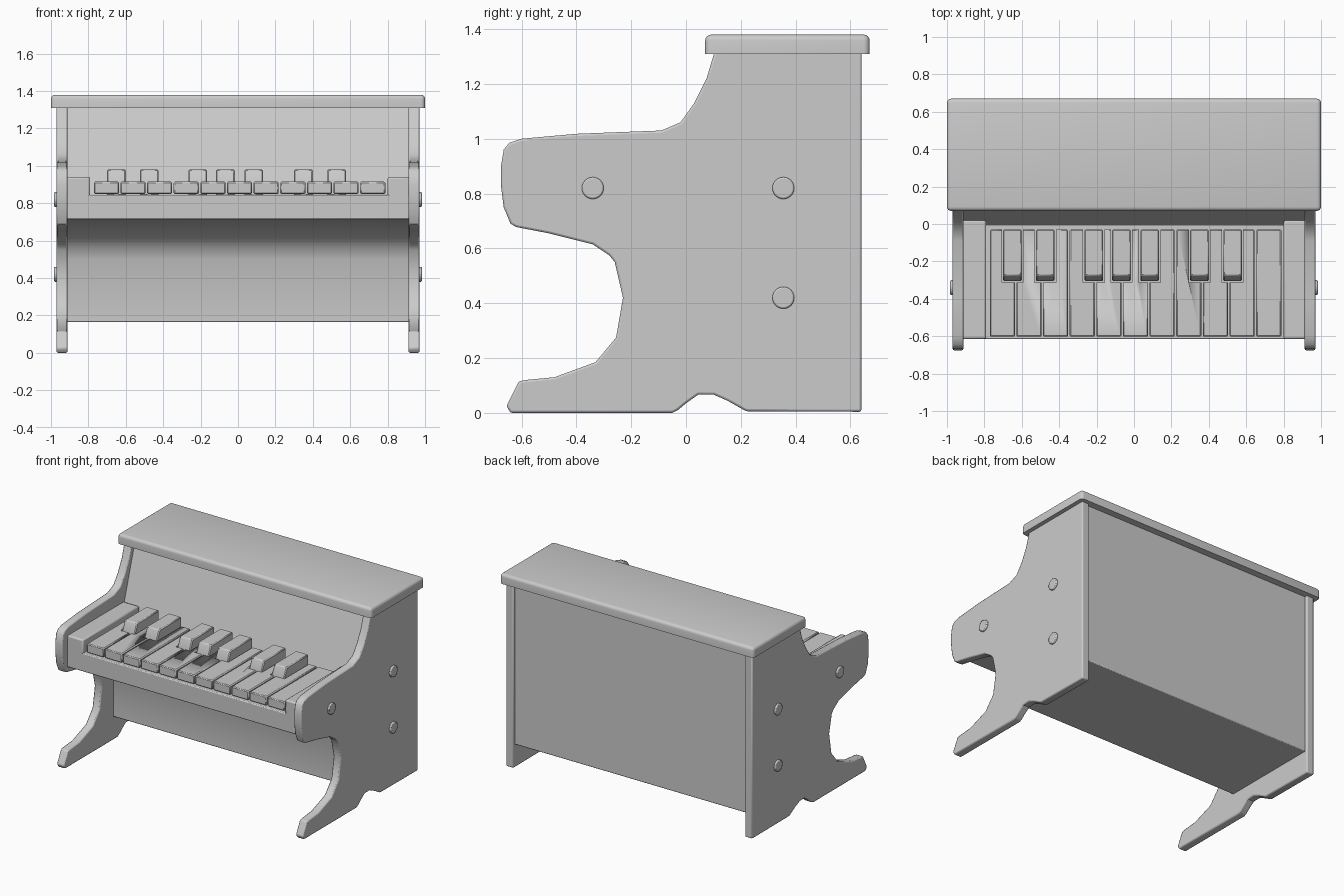
import bpy, bmesh, math

if "Cube" in bpy.data.objects:
    bpy.data.objects.remove(bpy.data.objects["Cube"])


def add_prism(bm, profile, x0, x1):
    """Extrude a (y, z) outline along x."""
    face = bm.faces.new([bm.verts.new((x0, y, z)) for y, z in profile])
    ext = bmesh.ops.extrude_face_region(bm, geom=[face])
    moved = [v for v in ext["geom"] if isinstance(v, bmesh.types.BMVert)]
    bmesh.ops.translate(bm, verts=moved, vec=(x1 - x0, 0, 0))


def make(name, prisms, bevel=0.0, segments=2):
    bm = bmesh.new()
    for profile, x0, x1 in prisms:
        add_prism(bm, profile, x0, x1)
    bmesh.ops.recalc_face_normals(bm, faces=bm.faces)
    return finish(name, bm, bevel, segments)


def finish(name, bm, bevel=0.0, segments=2):
    mesh = bpy.data.meshes.new(name)
    bm.to_mesh(mesh)
    bm.free()
    ob = bpy.data.objects.new(name, mesh)
    bpy.context.collection.objects.link(ob)
    if bevel:
        mod = ob.modifiers.new("Bevel", 'BEVEL')
        mod.width = bevel
        mod.segments = segments
        mod.limit_method = 'ANGLE'
        mod.angle_limit = math.radians(50)
    bpy.ops.object.select_all(action='DESELECT')
    ob.select_set(True)
    bpy.context.view_layer.objects.active = ob
    bpy.ops.object.shade_smooth_by_angle(angle=math.radians(35))
    return ob


def rect(y0, y1, z0, z1):
    return [(y0, z0), (y1, z0), (y1, z1), (y0, z1)]


# Side panels: one outline, both sides
side = [(-.655, .025), (-.61, .115), (-.585, .12), (-.48, .13), (-.33, .185),
        (-.255, .275), (-.23, .42), (-.26, .55), (-.28, .575), (-.34, .615),
        (-.5, .655), (-.62, .678), (-.64, .69), (-.665, .75), (-.675, .83),
        (-.675, .9), (-.665, .96), (-.645, .985), (-.6, 1.0), (-.4, 1.018),
        (-.09, 1.03), (-.02, 1.06), (.03, 1.13), (.075, 1.22), (.105, 1.32),
        (.64, 1.32), (.64, .004), (.22, .006), (.15, .045), (.1, .067),
        (.045, .067), (.0, .035), (-.03, .01), (-.05, .0), (-.64, .0)]
make("left_side_panel", [(side, -.97, -.912)], .008)
make("right_side_panel", [(side, .912, .97)], .008)

# Body: back, sloped upper front, key bed, coved underside, lower front
body = [(.62, .165), (.62, 1.32), (.145, 1.32), (-.005, .845), (-.615, .845),
        (-.615, .715), (-.55, .71), (-.45, .70), (-.35, .685), (-.26, .66),
        (-.18, .62), (-.13, .57), (-.1, .50), (-.1, .165)]
make("body", [(body, -.918, .918)], .006)

# Cheek blocks beside the keys
cheek = rect(-.615, .02, .80, .94)
make("cheek_blocks", [(cheek, -.918, -.79), (cheek, .80, .918)], .01)

# Lid with rounded top and corners, square underside
bm = bmesh.new()
add_prism(bm, rect(.07, .67, 1.31, 1.38), -1, 1)
bmesh.ops.recalc_face_normals(bm, faces=bm.faces)
edges = [e for e in bm.edges if max(v.co.z for v in e.verts) > 1.35]
bmesh.ops.bevel(bm, geom=edges, offset=.022, segments=4, profile=.5, affect='EDGES')
finish("lid", bm)

# White keys
first, pitch, gap = -.775, .1424, .004
white = [(rect(-.602, -.03, .85, .915), first + i * pitch + gap, first + (i + 1) * pitch - gap)
         for i in range(11)]
white_keys = make("white_keys", white, .006, 1)

# Black keys with sloped fronts, set in slots cut from the white keys
centres = [-.65, -.475, -.215, -.067, .084, .35, .527]
black = [(-.305, .84), (-.305, .912), (-.275, .98), (-.03, .98), (-.03, .84)]
make("black_keys", [(black, c - .05, c + .05) for c in centres], .006, 1)
slots = make("key_slot_cutter", [(rect(-.312, .0, .82, 1.0), c - .057, c + .057) for c in centres])
slots.hide_render = True
slots.hide_set(True)
cut = white_keys.modifiers.new("Slots", 'BOOLEAN')
cut.operation = 'DIFFERENCE'
cut.solver = 'EXACT'
cut.object = slots

# Screw caps on both sides
for label, s in (("left", -1), ("right", 1)):
    for i, (y, z) in enumerate([(-.34, .82), (.355, .82), (.355, .42)]):
        circle = [(y + .04 * math.cos(a), z + .04 * math.sin(a))
                  for a in (k * math.tau / 24 for k in range(24))]
        make(f"{label}_screw_cap_{i + 1}", [(circle, s * .95, s * .983)], .006)
